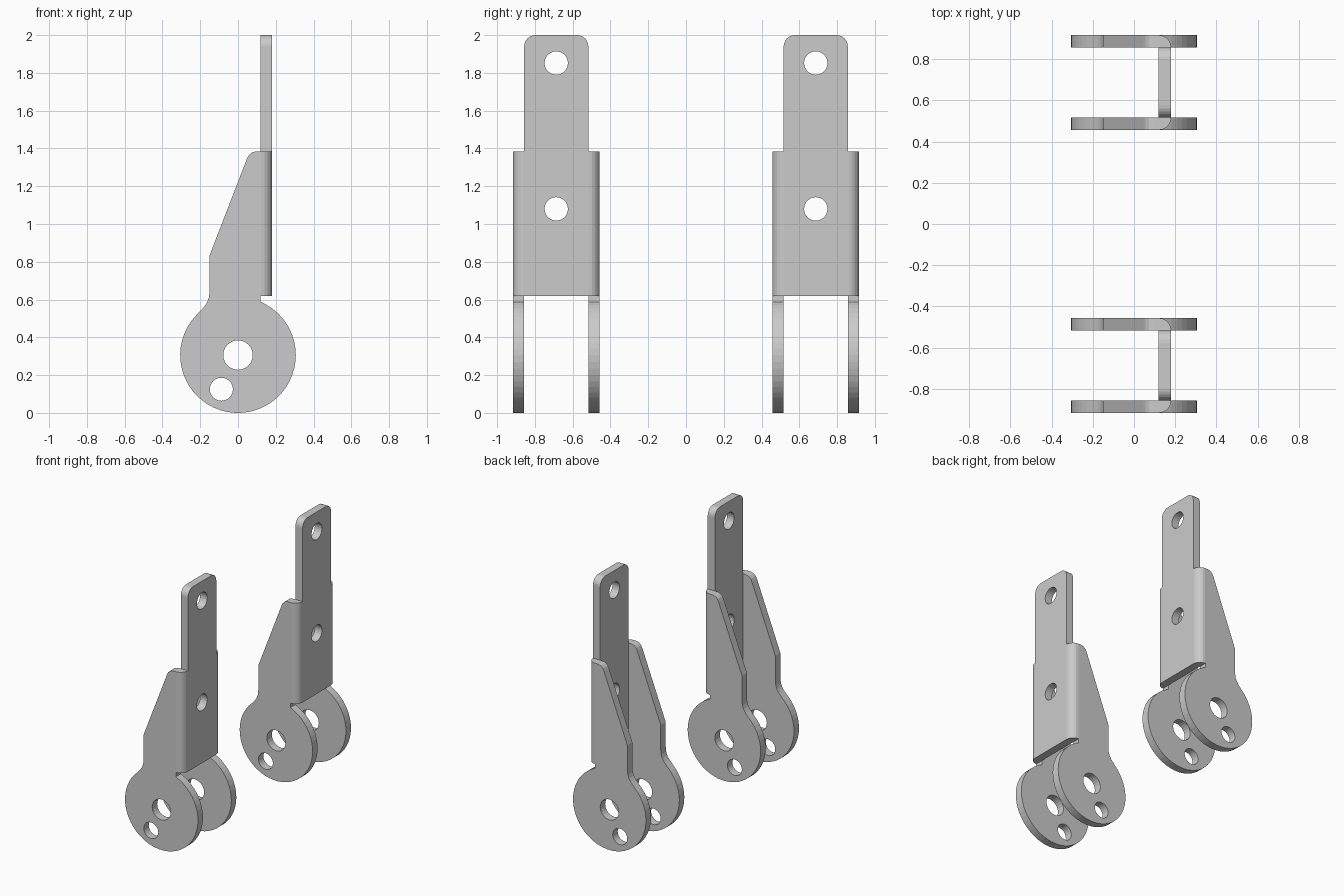
import bpy, bmesh
from math import cos, sin, radians

if "Cube" in bpy.data.objects:
    bpy.data.objects.remove(bpy.data.objects["Cube"])

R = 0.306        # lobe radius, also its centre height
HALF = 0.23      # half outer width of a bracket
INNER = 0.17     # half inner width
SPACING = 0.687  # bracket centre from the origin


def arc(cx, cz, r, a0, a1, n):
    return [(cx + r * cos(radians(a0 + (a1 - a0) * i / n)),
             cz + r * sin(radians(a0 + (a1 - a0) * i / n))) for i in range(n + 1)]


def circle(cx, cz, r, n=24):
    return arc(cx, cz, r, 0, 360, n)[:-1]


def prism(name, pts, axis, lo, hi, round_x=None, radius=0.0):
    """Extrude an outline: axis 'y' takes (x, z) points, axis 'x' takes (y, z)."""
    place = (lambda a, b, d: (a, d, b)) if axis == 'y' else (lambda a, b, d: (d, a, b))
    bm = bmesh.new()
    ends = [[bm.verts.new(place(a, b, d)) for a, b in pts] for d in (lo, hi)]
    bm.faces.new(ends[0])
    bm.faces.new(ends[1][::-1])
    n = len(pts)
    for i in range(n):
        j = (i + 1) % n
        bm.faces.new((ends[0][i], ends[1][i], ends[1][j], ends[0][j]))
    bmesh.ops.recalc_face_normals(bm, faces=bm.faces)
    if round_x is not None:
        edges = [e for e in bm.edges
                 if all(abs(v.co.x - round_x) < 1e-4 for v in e.verts)
                 and abs(e.verts[0].co.z - e.verts[1].co.z) > 0.1]
        bmesh.ops.bevel(bm, geom=edges, offset=radius, segments=5,
                        profile=0.5, affect='EDGES')
    me = bpy.data.meshes.new(name)
    bm.to_mesh(me)
    bm.free()
    ob = bpy.data.objects.new(name, me)
    bpy.context.collection.objects.link(ob)
    return ob


# side silhouette: back strip, notch, round lobe, neck fillet, sloped shoulder
side = [(0.12, 2.0), (0.18, 2.0), (0.18, 0.62), (0.12, 0.62)]
side += arc(0, R, R, 66.9, -228, 44)
side += [(-0.178, 0.563), (-0.163, 0.586), (-0.154, 0.612), (-0.15, 0.645),
         (-0.15, 0.835), (0.047, 1.345), (0.056, 1.363), (0.072, 1.378),
         (0.095, 1.385), (0.12, 1.385)]
bracket = prism("bracket_front", side, 'y', -HALF, HALF, 0.18, 0.058)

# front silhouette: wide lower body and narrow rounded tab
half = [(HALF, -0.1), (HALF, 1.385), (INNER, 1.385)] + arc(INNER - 0.06, 1.94, 0.06, 0, 90, 6)
front = half + [(-y, z) for y, z in reversed(half)]
outline = prism("outline_cutter", front, 'x', -0.5, 0.5)

# slot between the side plates, and the drilled holes
slot = [(-0.5, -0.2), (0.5, -0.2), (0.5, 0.62), (0.12, 0.62), (0.12, 1.5), (-0.5, 1.5)]
cuts = [prism("slot_cutter", slot, 'y', -INNER, INNER),
        prism("pivot_hole_cutter", circle(0, R, 0.078), 'y', -0.4, 0.4),
        prism("pin_hole_cutter", circle(-0.088, 0.125, 0.061), 'y', -0.4, 0.4),
        prism("lower_bolt_cutter", circle(0, 1.08, 0.062), 'x', 0.05, 0.4),
        prism("upper_bolt_cutter", circle(0, 1.852, 0.062), 'x', 0.05, 0.4)]

for cutter, op in [(outline, 'INTERSECT')] + [(c, 'DIFFERENCE') for c in cuts]:
    mod = bracket.modifiers.new(cutter.name, 'BOOLEAN')
    mod.operation, mod.solver, mod.object = op, 'EXACT', cutter

# bake the booleans and drop the cutters
deps = bpy.context.evaluated_depsgraph_get()
mesh = bpy.data.meshes.new_from_object(bracket.evaluated_get(deps))
bracket.modifiers.clear()
bracket.data = mesh
for c in [outline] + cuts:
    bpy.data.objects.remove(c)

# the matching pair
twin = bracket.copy()
twin.name = "bracket_rear"
bpy.context.collection.objects.link(twin)
bracket.location.y = -SPACING
twin.location.y = SPACING
